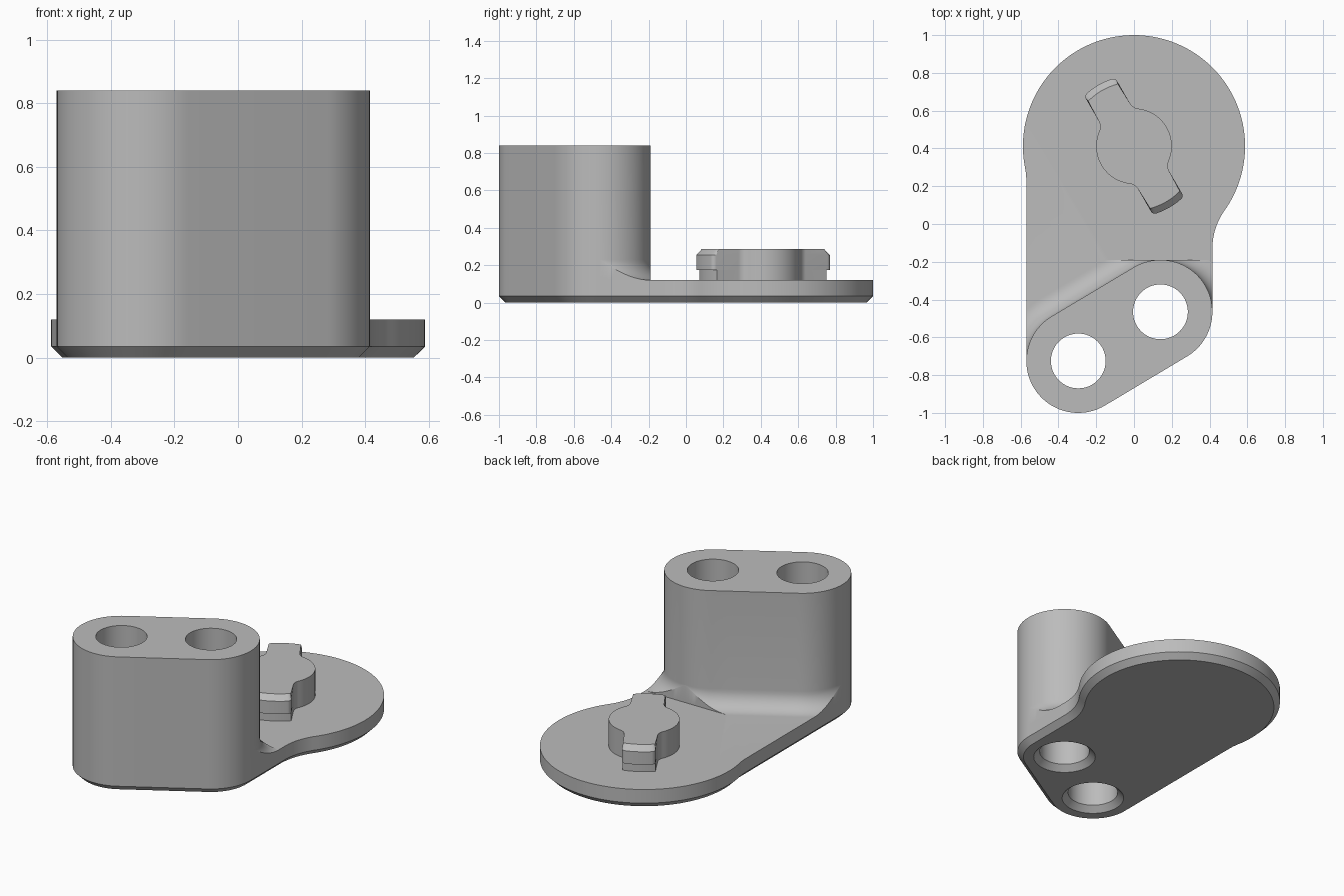
import bpy, bmesh, math
from math import sin, cos, pi, radians
from mathutils import Vector, Matrix

if "Cube" in bpy.data.objects:
    bpy.data.objects.remove(bpy.data.objects["Cube"], do_unlink=True)

grey = bpy.data.materials.new("plain grey")
grey.use_nodes = True
grey.diffuse_color = (0.5, 0.5, 0.5, 1)
grey.node_tree.nodes["Principled BSDF"].inputs["Base Color"].default_value = (0.5, 0.5, 0.5, 1)

HOLE_A, HOLE_B = Vector((-0.295, -0.725)), Vector((0.14, -0.465))
DISC, DISC_R = Vector((0, 0.412)), 0.588
R, BLEND, FILLET = 0.275, 0.35, 0.11
PLATE_Z, TOWER_Z, CHAMFER = 0.12, 0.84, 0.035
LEFT, RIGHT, BACK = HOLE_A.x - R, HOLE_B.x + R, HOLE_B.y + R


def arc(c, r, a0, a1, n):
    return [Vector((c[0] + r * cos(a0 + (a1 - a0) * i / n),
                    c[1] + r * sin(a0 + (a1 - a0) * i / n))) for i in range(n + 1)]


def loft(name, rings):
    """Closed solid through rings of equal point count, capped at both ends."""
    bm = bmesh.new()
    vs = [[bm.verts.new(p) for p in ring] for ring in rings]
    n = len(rings[0])
    for lo, hi in zip(vs, vs[1:]):
        for i in range(n):
            j = (i + 1) % n
            bm.faces.new((lo[i], lo[j], hi[j], hi[i]))
    bm.faces.new(vs[0][::-1])
    bm.faces.new(vs[-1])
    bmesh.ops.remove_doubles(bm, verts=bm.verts, dist=1e-5)
    bmesh.ops.recalc_face_normals(bm, faces=bm.faces)
    me = bpy.data.meshes.new(name)
    bm.to_mesh(me)
    bm.free()
    me.materials.append(grey)
    ob = bpy.data.objects.new(name, me)
    bpy.context.collection.objects.link(ob)
    return ob


def flat(points, z):
    return [(p.x, p.y, z) for p in points]


def boolean(ob, other, op):
    mod = ob.modifiers.new(op, "BOOLEAN")
    mod.operation, mod.object, mod.solver = op, other, "EXACT"
    bpy.context.view_layer.objects.active = ob
    bpy.ops.object.modifier_apply(modifier=mod.name)
    bpy.data.objects.remove(other, do_unlink=True)


def smooth(ob):
    bpy.ops.object.select_all(action="DESELECT")
    ob.select_set(True)
    bpy.context.view_layer.objects.active = ob
    bpy.ops.object.shade_smooth_by_angle(angle=radians(25))


# Tower footprint: a capsule around the two holes, as (point, outward normal)
d = (HOLE_B - HOLE_A).normalized()
front = math.atan2(-d.x, d.y) + 2 * pi
back = front - pi
foot = []
for c, spans in ((HOLE_A, ((back, pi, 16), (pi, front, 28))),
                 (HOLE_B, ((front, 2 * pi, 16), (2 * pi, back + 2 * pi, 28)))):
    for k, (a0, a1, n) in enumerate(spans):
        for nv in arc((0, 0), 1, a0, a1, n)[k:]:
            foot.append((c + nv * R, nv))
start, end, nv = foot[-1][0], foot[0][0], foot[0][1]
foot += [(start.lerp(end, i / 32), nv) for i in range(1, 32)]

# Plate outline: front of the capsule, blends and the large disc
outline = [p for p, nv in foot if nv.y <= 1e-6]


def blend_centre(x):
    return Vector((x, DISC.y - math.sqrt((DISC_R + BLEND) ** 2 - x ** 2)))


cr, cl = blend_centre(RIGHT + BLEND), blend_centre(LEFT - BLEND)
ar = math.atan2(cr.y - DISC.y, cr.x)
al = math.atan2(cl.y - DISC.y, cl.x) + 2 * pi
outline += arc(cr, BLEND, pi, ar + pi, 12)
outline += arc(DISC, DISC_R, ar, al, 96)[1:]
outline += arc(cl, BLEND, al - pi, 0, 5)[1:]


def inset(points, dist):
    out = []
    for i, p in enumerate(points):
        e0 = (p - points[i - 1]).normalized()
        e1 = (points[(i + 1) % len(points)] - p).normalized()
        t = (e0 + e1).normalized()
        out.append(p + Vector((-t.y, t.x)) * dist / max(t.dot(e0), 0.5))
    return out


body = loft("bracket_body", [flat(inset(outline, CHAMFER), 0),
                             flat(outline, CHAMFER), flat(outline, PLATE_Z)])


# Tower with a concave foot fillet that stops at the plate edge and back line
def reach(p, nv):
    if nv.y <= 1e-6:
        return 0
    limits = [FILLET, (BACK - p.y) / nv.y]
    if nv.x > 1e-6:
        limits.append((RIGHT - p.x) / nv.x)
    if nv.x < -1e-6:
        limits.append((LEFT - p.x) / nv.x)
    return max(0, min(limits))


def foot_ring(f, z=None):
    ring = []
    for p, nv in foot:
        off = reach(p, nv) * f
        q = p + nv * off
        h = FILLET - math.sqrt(max(0, FILLET ** 2 - (FILLET - off) ** 2))
        ring.append((q.x, q.y, PLATE_Z + h if z is None else z))
    return ring


STEPS = 12
rings = [foot_ring(1, PLATE_Z)]
rings += [foot_ring((1 - i / STEPS) ** 1.6) for i in range(STEPS + 1)]
rings.append(foot_ring(0, TOWER_Z))
boolean(body, loft("tower", rings), "UNION")

# Through holes, countersunk underneath
for c in (HOLE_A, HOLE_B):
    levels = ((0.2, -0.02), (0.145, CHAMFER), (0.145, 1))
    cutter = loft("hole_cutter", [flat(arc(c, r, 0, 2 * pi, 64)[:-1], z) for r, z in levels])
    boolean(body, cutter, "DIFFERENCE")
smooth(body)

# Twist-lock key: round hub with two arms, drawn as one quarter and mirrored
HUB, ARM, TIP, NECK, CORNER = 0.2, 0.095, 0.375, 0.06, 0.025
cv = ARM - CORNER
cu = math.sqrt((TIP - CORNER) ** 2 - cv ** 2)
tip_a = math.atan2(cv, cu)
nk = ARM + NECK
nu = math.sqrt((HUB + NECK) ** 2 - nk ** 2)
neck_a = math.atan2(nk, nu)
quarter = arc((0, 0), TIP, 0, tip_a, 5)
quarter += arc((cu, cv), CORNER, tip_a, pi / 2, 6)[1:]
quarter += arc((nu, nk), NECK, -pi / 2, neck_a - pi, 8)
quarter += arc((0, 0), HUB, neck_a, pi / 2, 12)[1:]
half = quarter + [Vector((-p.x, p.y)) for p in quarter[-2::-1]]
key = half + [-p for p in half[1:-1]]
turn = Matrix.Rotation(radians(120), 2)


def key_ring(limit, z):
    pts = [turn @ (p * min(1, limit / p.length)) + DISC for p in key]
    return flat(pts, z)


smooth(loft("twist_lock_key", [key_ring(r, z) for r, z in (
    (0.35, PLATE_Z - 0.01), (0.35, 0.175), (TIP, 0.175), (TIP, 0.255), (0.34, 0.285))]))
